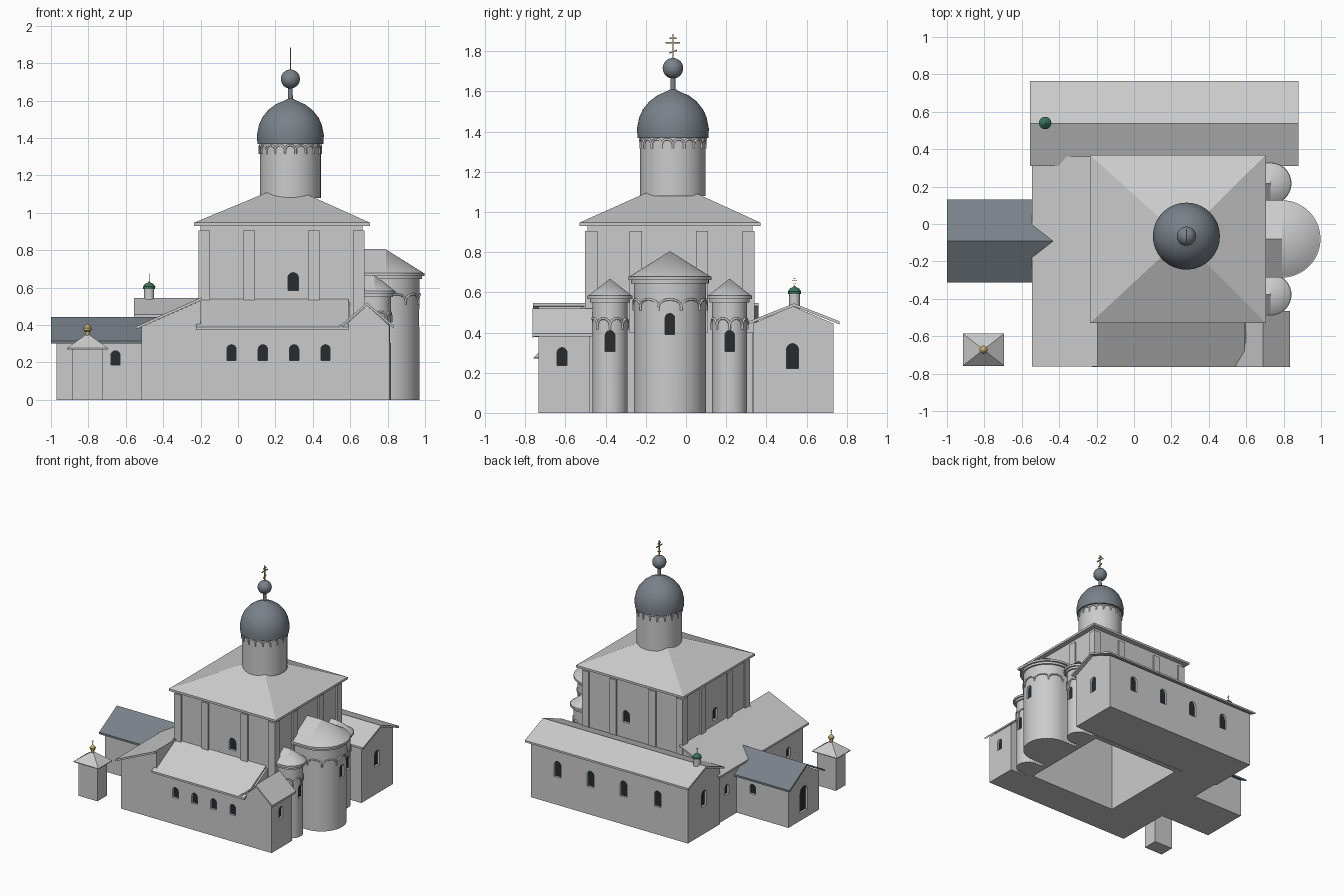
import bpy, bmesh, math
from mathutils import Vector, Matrix

if "Cube" in bpy.data.objects:
    bpy.data.objects.remove(bpy.data.objects["Cube"])


def material(name, rgb):
    m = bpy.data.materials.new(name)
    m.diffuse_color = (*rgb, 1)
    m.use_nodes = True
    m.node_tree.nodes["Principled BSDF"].inputs["Base Color"].default_value = m.diffuse_color
    return m


SLATE = material("slate", (0.19, 0.22, 0.25))
DARK = material("window_dark", (0.02, 0.025, 0.03))
GREEN = material("green", (0.04, 0.17, 0.11))
GOLD = material("gold", (0.55, 0.4, 0.15))


def finish(name, bm, mat=None, smooth=False):
    bmesh.ops.recalc_face_normals(bm, faces=bm.faces)
    me = bpy.data.meshes.new(name)
    bm.to_mesh(me)
    bm.free()
    ob = bpy.data.objects.new(name, me)
    bpy.context.collection.objects.link(ob)
    if mat:
        me.materials.append(mat)
    if smooth:
        activate(ob)
        bpy.ops.object.shade_smooth_by_angle(angle=math.radians(32))
    return ob


def activate(ob):
    bpy.ops.object.select_all(action='DESELECT')
    ob.select_set(True)
    bpy.context.view_layer.objects.active = ob


def prism(name, pts, axis, a, b, mat=None, smooth=False):
    """Extrude a 2D outline along an axis from a to b."""
    place = {'x': lambda u, v: (a, u, v), 'y': lambda u, v: (u, a, v), 'z': lambda u, v: (u, v, a)}[axis]
    bm = bmesh.new()
    face = bm.faces.new([bm.verts.new(place(u, v)) for u, v in pts])
    r = bmesh.ops.extrude_face_region(bm, geom=[face])
    step = Vector([(b - a) * (axis == k) for k in 'xyz'])
    bmesh.ops.translate(bm, vec=step, verts=[v for v in r['geom'] if isinstance(v, bmesh.types.BMVert)])
    return finish(name, bm, mat, smooth)


def box(name, x0, x1, y0, y1, z0, z1, mat=None):
    return prism(name, [(x0, y0), (x1, y0), (x1, y1), (x0, y1)], 'z', z0, z1, mat)


def lathe(name, prof, cx, cy, mat=None, n=48):
    bm = bmesh.new()
    vs = [bm.verts.new((cx + r, cy, z)) for r, z in prof]
    es = [bm.edges.new(p) for p in zip(vs, vs[1:])]
    bmesh.ops.spin(bm, geom=vs + es, cent=(cx, cy, 0), axis=(0, 0, 1), angle=math.tau, steps=n)
    bmesh.ops.remove_doubles(bm, verts=bm.verts, dist=1e-5)
    return finish(name, bm, mat, True)


def pyramid(name, x0, x1, y0, y1, z0, t, apex):
    bm = bmesh.new()
    low, up = [[bm.verts.new((x, y, z)) for x, y in ((x0, y0), (x1, y0), (x1, y1), (x0, y1))] for z in (z0, z0 + t)]
    top = bm.verts.new(apex)
    bm.faces.new(low)
    for i in range(4):
        j = (i + 1) % 4
        bm.faces.new((low[i], low[j], up[j], up[i]))
        bm.faces.new((up[i], up[j], top))
    return finish(name, bm)


def gable_roof(name, axis, c, h, eave, ridge, a, b, mat=None, t=0.015):
    return prism(name, [(c - h, eave), (c, ridge), (c + h, eave), (c + h, eave - t), (c, ridge - t), (c - h, eave - t)],
                 axis, a, b, mat)


def gable_walls(name, axis, c, h, eave, ridge, a, b):
    return prism(name, [(c - h, 0), (c - h, eave), (c, ridge), (c + h, eave), (c + h, 0)], axis, a, b)


def cut(ob, cutter):
    m = ob.modifiers.new("cut", 'BOOLEAN')
    m.operation, m.solver, m.object = 'DIFFERENCE', 'EXACT', cutter
    activate(ob)
    bpy.ops.object.modifier_apply(modifier=m.name)
    bpy.data.objects.remove(cutter)


def window(wall, axis, pos, s, u, z0, z1, w=0.05):
    """Arched recess with a dark pane; s is the outward direction."""
    r = w / 2
    arch = [(u - r, z0), (u + r, z0)] + [(u + r * math.cos(k * math.pi / 8), z1 - r + r * math.sin(k * math.pi / 8))
                                         for k in range(9)]
    cut(wall, prism("window_cutter", arch, axis, pos - s * 0.02, pos + s * 0.04))
    prism(wall.name + "_window", arch, axis, pos - s * 0.021, pos - s * 0.017, DARK)


def arcade(name, cx, cy, r, a0, a1, n, foot, spring, top):
    """Blind arches wrapped around a round wall."""
    cu = bpy.data.curves.new(name, 'CURVE')
    cu.dimensions, cu.bevel_depth, cu.bevel_resolution = '3D', 0.006, 1
    step = (a1 - a0) / n
    for i in range(n):
        mid = a0 + (i + 0.5) * step
        path = [(mid - step / 2, foot)]
        path += [(mid - step / 2 * math.cos(k * math.pi / 8), spring + (top - spring) * math.sin(k * math.pi / 8)) for k in range(9)]
        path += [(mid + step / 2, foot)]
        sp = cu.splines.new('POLY')
        sp.points.add(len(path) - 1)
        for p, (ang, z) in zip(sp.points, path):
            p.co = (cx + r * math.cos(ang), cy + r * math.sin(ang), z, 1)
    ob = bpy.data.objects.new(name, cu)
    bpy.context.collection.objects.link(ob)
    activate(ob)
    bpy.ops.object.convert(target='MESH')


def cross(name, x, y, z0, z1, w):
    """Three-bar cross lying in the y-z plane."""
    h, t = z1 - z0, w * 0.09
    box(name + "_post", x - t, x + t, y - t, y + t, z0, z1, GOLD)
    for k, (f, half) in enumerate(((0.83, 0.5), (0.66, 1.0), (0.3, 0.55))):
        z, d, tilt = z0 + f * h, w * half, (0.35 * w * half if k == 2 else 0)
        prism(name + "_bar", [(y - d, z - t - tilt), (y + d, z - t + tilt), (y + d, z + t + tilt), (y - d, z + t - tilt)],
              'x', x - t, x + t, GOLD)


# Main block, hollow from below, with pilasters and hipped roof
main = box("main_block", -0.2, 0.665, -0.49, 0.33, 0, 0.935)
cut(main, box("hollow_cutter", -0.16, 0.62, -0.45, 0.29, -0.1, 0.9))
for s, y in ((-1, -0.49), (1, 0.33)):
    window(main, 'y', y, s, 0.295, 0.585, 0.68, 0.058)
window(main, 'x', -0.2, -1, -0.08, 0.585, 0.68, 0.058)
for x in (-0.21, 0.03, 0.375, 0.615):
    for y in (-0.502, 0.325):
        box("pilaster", x, x + 0.06, y, y + 0.017, 0.4, 0.905)
for y in (-0.5, -0.28, 0.05, 0.28):
    for x in (-0.212, 0.66):
        box("pilaster", x, x + 0.017, y, y + 0.06, 0.4, 0.905)
pyramid("main_roof", -0.235, 0.705, -0.53, 0.37, 0.93, 0.017, (0.255, -0.075, 1.15))

# Drum, dome, ball and cross
DX, DY = 0.28, -0.065
lathe("drum", [(0, 1.08), (0.163, 1.08), (0.163, 1.37), (0, 1.37)], DX, DY, n=64)
arcade("drum_arcade", DX, DY, 0.164, 0, math.tau, 18, 1.315, 1.335, 1.362)
lathe("dome", [(0, 1.367), (0.176, 1.367), (0.179, 1.415), (0.168, 1.47), (0.15, 1.51), (0.118, 1.55), (0.078, 1.58),
               (0.038, 1.597), (0.013, 1.61), (0.012, 1.67), (0, 1.67)], DX, DY, SLATE, 64)
lathe("dome_ball", [(0.051 * math.sin(k * math.pi / 16), 1.715 - 0.051 * math.cos(k * math.pi / 16)) for k in range(17)],
      DX, DY, SLATE)
cross("dome_cross", DX, DY, 1.76, 1.885, 0.036)


# Apses: straight bay plus half round, gabled and conical roof
def apse(name, cx, cy, r, wall, eave_r, apex, win, n):
    def plan(q):
        return [(0.64, cy - q)] + [(cx + q * math.sin(k * math.pi / 32), cy - q * math.cos(k * math.pi / 32))
                                   for k in range(33)] + [(0.64, cy + q)]
    body = prism(name + "_wall", plan(r), 'z', 0, wall, None, True)
    window(body, 'x', cx + r, 1, cy, *win)
    mid = (r + eave_r) / 2
    prism(name + "_cornice", plan(mid), 'z', wall - 0.025, wall, None, True)
    prism(name + "_eave", plan(eave_r), 'z', wall - 0.008, wall + 0.008, None, True)
    lathe(name + "_cone", [(0, wall + 0.005), (eave_r, wall + 0.005), (0, apex)], cx, cy, n=64)
    prism(name + "_ridge_roof", [(cy - eave_r, wall + 0.005), (cy + eave_r, wall + 0.005), (cy, apex)], 'x', 0.64, cx)
    arcade(name + "_arcade", cx, cy, r + 0.002, -math.pi / 2, math.pi / 2, n, wall - 0.16, wall - 0.14, wall - 0.105)


apse("central_apse", 0.79, -0.08, 0.18, 0.67, 0.207, 0.805, (0.39, 0.495, 0.048), 5)
for side in (-0.378, 0.217):
    apse("side_apse", 0.73, side, 0.087, 0.575, 0.112, 0.668, (0.305, 0.41, 0.048), 4)

# North wing with small green cupola
north = gable_walls("north_wing", 'x', 0.533, 0.2, 0.445, 0.53, -0.53, 0.85)
for x in (0.615, 0.325, 0.035, -0.265):
    window(north, 'y', 0.733, 1, x, 0.22, 0.345, 0.06)
window(north, 'x', 0.85, 1, 0.53, 0.22, 0.345, 0.06)
window(north, 'x', -0.53, -1, 0.53, 0.22, 0.345, 0.06)
gable_roof("north_roof", 'x', 0.538, 0.227, 0.455, 0.545, -0.555, 0.88)
lathe("cupola_drum", [(0.027, 0.5), (0.027, 0.595), (0, 0.595)], -0.475, 0.54, n=24)
lathe("cupola_dome", [(0, 0.592), (0.032, 0.592), (0.033, 0.605), (0.024, 0.618), (0.006, 0.628), (0, 0.635)], -0.475, 0.54, GREEN, 24)
cross("cupola_cross", -0.475, 0.54, 0.63, 0.675, 0.013)

# West lean-to
west = prism("west_wing", [(-0.515, 0), (-0.515, 0.39), (-0.2, 0.53), (-0.2, 0)], 'y', -0.735, 0.34)
for y in (-0.55, 0.22):
    window(west, 'x', -0.515, -1, y, 0.19, 0.27)
prism("west_roof", [(-0.545, 0.392), (-0.195, 0.548), (-0.195, 0.533), (-0.545, 0.377)], 'y', -0.762, 0.36)

# South lean-to and gabled south-east bay
south = prism("south_wing", [(-0.735, 0), (-0.735, 0.385), (-0.49, 0.52), (-0.49, 0)], 'x', -0.2, 0.6)
for x in (-0.035, 0.133, 0.3, 0.468):
    window(south, 'y', -0.735, -1, x, 0.21, 0.295)
prism("south_roof", [(-0.764, 0.388), (-0.49, 0.54), (-0.49, 0.525), (-0.764, 0.373)], 'x', -0.225, 0.59)
bay = gable_walls("southeast_bay", 'y', 0.69, 0.12, 0.395, 0.505, -0.735, -0.48)
window(bay, 'x', 0.81, 1, -0.617, 0.235, 0.325)
gable_roof("southeast_bay_roof", 'y', 0.69, 0.145, 0.395, 0.52, -0.764, -0.465)

# West porch with slate roof
porch = gable_walls("porch", 'x', -0.092, 0.192, 0.31, 0.425, -0.97, -0.51)
window(porch, 'x', -0.97, -1, -0.092, 0.06, 0.26, 0.09)
for s, y in ((-1, -0.284), (1, 0.1)):
    window(porch, 'y', y, s, -0.655, 0.185, 0.262)
gable_roof("porch_roof", 'x', -0.092, 0.222, 0.315, 0.442, -1.0, -0.42, SLATE)

# Detached chapel with gilt finial
CX, CY = -0.805, -0.672
box("chapel", CX - 0.083, CX + 0.083, CY - 0.06, CY + 0.06, 0, 0.275)
pyramid("chapel_roof", CX - 0.11, CX + 0.11, CY - 0.086, CY + 0.086, 0.27, 0.006, (CX, CY, 0.355))
lathe("chapel_finial", [(0.012, 0.335), (0.012, 0.365), (0.021, 0.37), (0.022, 0.385), (0.012, 0.397), (0, 0.41)], CX, CY, GOLD, 20)
cross("chapel_cross", CX, CY, 0.405, 0.44, 0.011)
